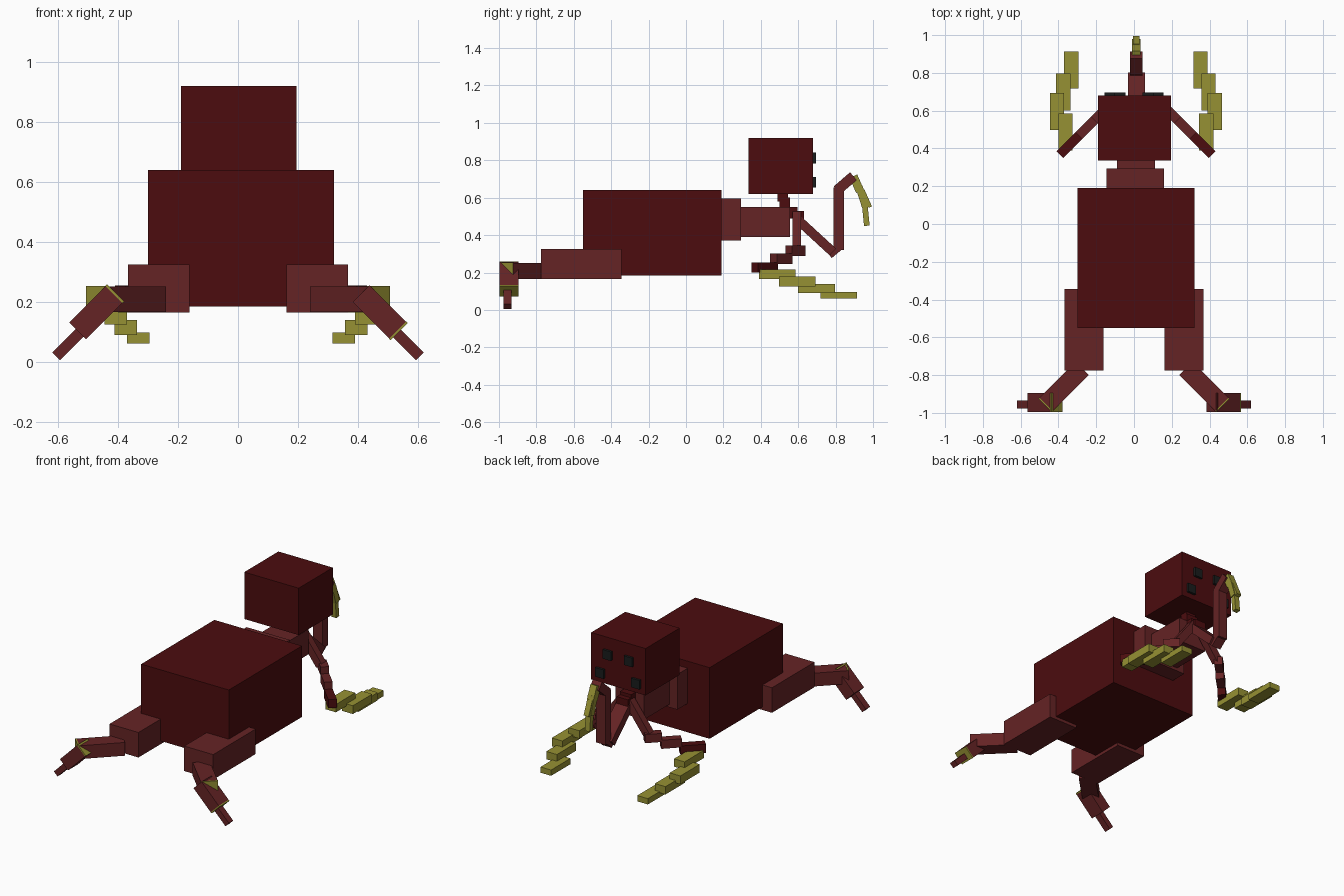
import bpy, bmesh
from mathutils import Vector, Matrix

if "Cube" in bpy.data.objects:
    bpy.data.objects.remove(bpy.data.objects["Cube"], do_unlink=True)


def material(name, rgb):
    m = bpy.data.materials.new(name)
    m.use_nodes = True
    m.diffuse_color = (*rgb, 1)
    bsdf = next(n for n in m.node_tree.nodes if n.type == 'BSDF_PRINCIPLED')
    bsdf.inputs["Base Color"].default_value = (*rgb, 1)
    return m


DARK = material("dark red", (0.072, 0.0038, 0.0045))
LIGHT = material("dusty red", (0.130, 0.017, 0.018))
CLAW = material("olive yellow", (0.305, 0.283, 0.033))
EYE = material("eye black", (0.010, 0.012, 0.012))


def add_cube(name, matrix, mat):
    mesh = bpy.data.meshes.new(name)
    bm = bmesh.new()
    bmesh.ops.create_cube(bm, size=1)
    bm.transform(matrix)
    bm.to_mesh(mesh)
    bm.free()
    mesh.materials.append(mat)
    ob = bpy.data.objects.new(name, mesh)
    bpy.context.collection.objects.link(ob)


def box(name, x, y, z, mat):
    """Straight box from (min, max) ranges."""
    r = [sorted(v) for v in (x, y, z)]
    c = Vector([(a + b) / 2 for a, b in r])
    size = [b - a for a, b in r]
    add_cube(name, Matrix.Translation(c) @ Matrix.Diagonal((*size, 1)), mat)


def limb(name, a, b, side, w, t, mat):
    """Box from a to b, w wide along the side vector and t thick across it."""
    a, b, side = Vector(a), Vector(b), Vector(side)
    u = (b - a).normalized()
    rot = Matrix((side, u.cross(side), u)).transposed().to_4x4()
    size = Matrix.Diagonal((w, t, (b - a).length, 1))
    add_cube(name, Matrix.Translation((a + b) / 2) @ rot @ size, mat)


X, Y, Z = (1, 0, 0), (0, 1, 0), (0, 0, 1)

# Trunk, chest and head
box("body", (-.30, .32), (-.55, .19), (.185, .64), DARK)
box("chest", (-.145, .16), (.19, .295), (.37, .595), LIGHT)
box("shoulder_block", (-.09, .11), (.295, .555), (.39, .55), LIGHT)
box("head", (-.19, .195), (.335, .68), (.62, .92), DARK)

# Stepped neck
box("neck_top", (-.025, .045), (.49, .545), (.58, .625), DARK)
box("neck_middle", (-.03, .05), (.50, .555), (.54, .60), DARK)
box("neck_lower", (-.03, .05), (.55, .597), (.49, .55), DARK)
box("neck_base", (-.03, .05), (.59, .63), (.48, .53), DARK)

# Four eyes on the face
for i, (x, z) in enumerate([(.075, .812), (-.075, .812), (.127, .683), (-.127, .683)]):
    box(f"eye_{i + 1}", (x - .029, x + .029), (.675, .695), (z - .029, z + .029), EYE)

# Central raised limb
C = .012
limb("trunk_upper", (C, .60, .48), (C, .785, .31), X, .09, .05, LIGHT)
limb("trunk_bend", (C, .765, .295), (C, .825, .345), X, .065, .045, LIGHT)
limb("trunk_riser", (C, .817, .32), (C, .817, .655), X, .065, .055, LIGHT)
limb("trunk_tip", (C, .808, .64), (C, .895, .715), X, .065, .055, LIGHT)
limb("trunk_claw_1", (C, .895, .715), (C, .93, .635), X, .045, .045, CLAW)
limb("trunk_claw_2", (C, .925, .66), (C, .96, .55), X, .045, .038, CLAW)
limb("trunk_claw_3", (C, .955, .57), (C, .967, .45), X, .035, .03, CLAW)
limb("trunk_claw_spur", (C, .945, .64), (C, .985, .55), X, .035, .02, CLAW)

for s, side in ((1, "left"), (-1, "right")):
    # Front arm: a drooping upper part, then three diagonal steps
    def arm(x):
        return .01 + s * (x - .01)
    limb(f"{side}_upper_arm", (arm(.035), .593, .51), (arm(.175), .593, .325),
         Y, .045, .05, LIGHT)
    for i, (x, z, length, mat) in enumerate([(.195, .317, .10, LIGHT),
                                             (.27, .273, .12, LIGHT),
                                             (.36, .227, .15, DARK)]):
        h = length * .3536
        limb(f"{side}_forearm_{i + 1}", (arm(x - h), .78 - x + h, z),
             (arm(x + h), .78 - x - h, z), Z, .055, .05, mat)
    # Stepped claw
    for i, (x0, y0, z0, z1) in enumerate([(.345, .39, .165, .215), (.39, .497, .125, .178),
                                          (.357, .60, .09, .14), (.315, .718, .06, .097)]):
        box(f"{side}_claw_{i + 1}", (arm(x0), arm(x0 + .075)), (y0, y0 + .196), (z0, z1), CLAW)

    # Hind leg
    box(f"{side}_thigh", (s * .162, s * .367), (-.775, -.345), (.165, .325), LIGHT)
    limb(f"{side}_shin", (s * .275, -.765, .208), (s * .47, -.96, .208), Z, .085, .10, LIGHT)
    limb(f"{side}_ankle_band", (s * .465, -.955, .209), (s * .471, -.961, .209),
         Z, .088, .10, CLAW)
    top, end = Vector((s * .411, -.946, .227)), Vector((s * .535, -.946, .103))
    limb(f"{side}_foot", top, end, Y, .10, .08, LIGHT)
    limb(f"{side}_toe", (s * .50, -.955, .125), (s * .607, -.955, .018), Y, .043, .036, LIGHT)
    # Thin band on one end of the foot
    at = end if s > 0 else top
    step = (end - top).normalized() * .004
    limb(f"{side}_foot_band", at - step, at + step, Y, .101, .081, CLAW)
